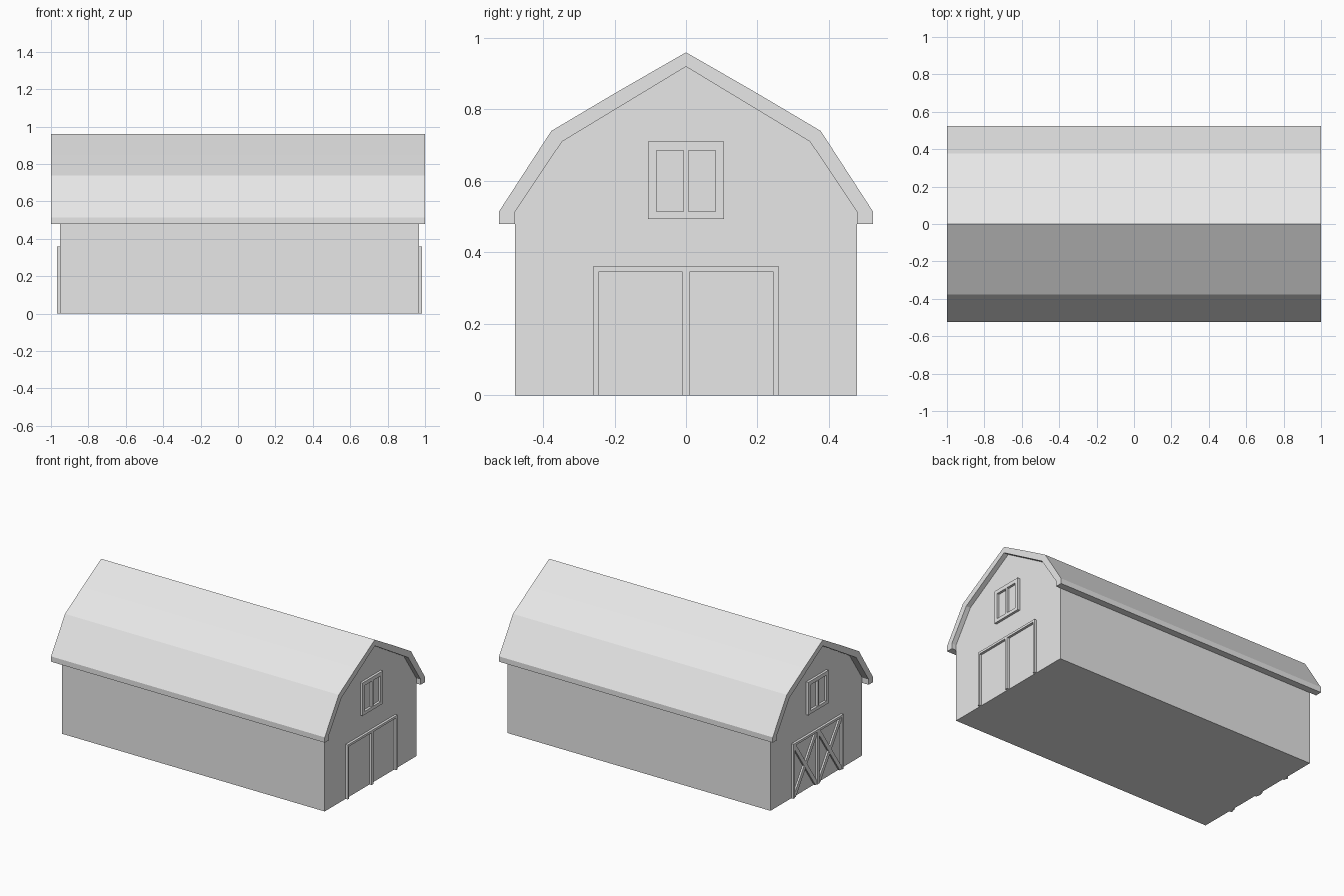
import bpy
import bmesh
from mathutils import Vector

cube = bpy.data.objects.get("Cube")
if cube:
    bpy.data.objects.remove(cube)

# One plain pale grey for the whole building
grey = bpy.data.materials.new("pale_grey")
grey.use_nodes = True
colour = (0.8, 0.8, 0.8, 1)
grey.diffuse_color = colour
grey.node_tree.nodes["Principled BSDF"].inputs["Base Color"].default_value = colour

RIGHT_END, LEFT_END = 0.968, -0.952
DEPTH = 0.016


def finish(name, bm):
    bmesh.ops.recalc_face_normals(bm, faces=bm.faces)
    mesh = bpy.data.meshes.new(name)
    bm.to_mesh(mesh)
    bm.free()
    mesh.materials.append(grey)
    obj = bpy.data.objects.new(name, mesh)
    bpy.context.collection.objects.link(obj)
    return obj


def extrude_x(bm, distance):
    """Thicken every face of a flat yz sheet along x."""
    new = bmesh.ops.extrude_face_region(bm, geom=bm.faces[:], use_keep_orig=True)
    verts = [g for g in new["geom"] if isinstance(g, bmesh.types.BMVert)]
    bmesh.ops.translate(bm, verts=verts, vec=Vector((distance, 0, 0)))


def prism(name, outline, x0, x1):
    bm = bmesh.new()
    bm.faces.new([bm.verts.new((x0, y, z)) for y, z in outline])
    extrude_x(bm, x1 - x0)
    return finish(name, bm)


def lattice(name, ys, zs, rails, x0, depth):
    """Frame of bars: every other column is a post, the listed rows are rails."""
    bm = bmesh.new()
    grid = [[bm.verts.new((x0, y, z)) for z in zs] for y in ys]
    for i in range(len(ys) - 1):
        for j in range(len(zs) - 1):
            if i % 2 == 0 or j in rails:
                bm.faces.new((grid[i][j], grid[i + 1][j],
                              grid[i + 1][j + 1], grid[i][j + 1]))
    extrude_x(bm, depth)
    bmesh.ops.recalc_face_normals(bm, faces=bm.faces)
    bmesh.ops.dissolve_limit(bm, angle_limit=0.01, verts=bm.verts, edges=bm.edges)
    return finish(name, bm)


def mirrored(half):
    """Complete a half outline whose first point lies on the ridge."""
    return half + [(-y, z) for y, z in reversed(half) if y > 0]


# Walls with gambrel gables
inner = [(0, 0.92), (0.347, 0.71), (0.478, 0.515)]
prism("barn_walls", mirrored(inner + [(0.478, 0)]), LEFT_END, RIGHT_END)

# Overhanging roof shell
outer = [(0, 0.96), (0.193, 0.849), (0.377, 0.74), (0.523, 0.515), (0.523, 0.48)]
lower = inner + [(0.478, 0.48)]
right_side = outer + lower[::-1]
left_side = [(-y, z) for y, z in lower[1:] + outer[:0:-1]]
prism("roof", right_side + left_side, -1, 1)

# Door and window frames on both gable ends
door_y = [-0.26, -0.245, -0.01, 0.01, 0.245, 0.26]
window_y = [-0.106, -0.083, -0.007, 0.007, 0.083, 0.106]
for end, x, side in (("right", RIGHT_END, 1), ("left", LEFT_END, -1)):
    lattice(end + "_door_frame", door_y, [0, 0.345, 0.36], {1}, x, side * DEPTH)
    lattice(end + "_window_frame", window_y, [0.493, 0.515, 0.685, 0.71], {0, 2},
            x, side * DEPTH)

# Crossed braces on the doors of one end
W, H, A, B = 0.235, 0.345, 0.016, 0.024
brace = [(0, 0), (A, 0), (W, H - B), (W, H), (W - A, H), (0, B)]
for label, start in (("near", -0.245), ("far", 0.01)):
    rising = [(start + y, z) for y, z in brace]
    falling = [(start + W - y, z) for y, z in brace]
    prism(label + "_door_rising_brace", rising, LEFT_END, LEFT_END - 0.012)
    prism(label + "_door_falling_brace", falling, LEFT_END, LEFT_END - 0.011)
